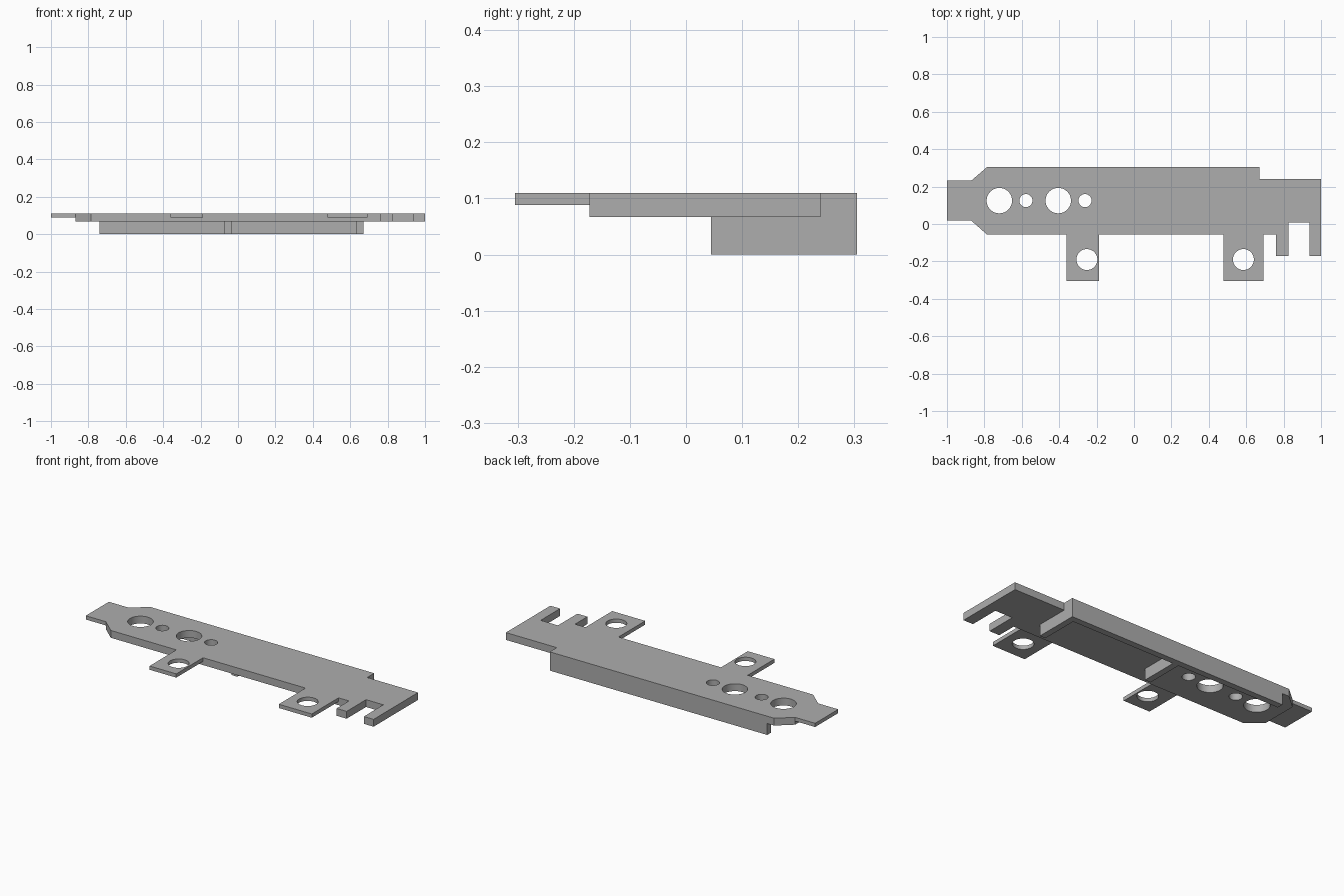
import bpy
import bmesh
from math import cos, sin, tau

if "Cube" in bpy.data.objects:
    bpy.data.objects.remove(bpy.data.objects["Cube"], do_unlink=True)

# Single plain metal grey
GREY = (0.42, 0.42, 0.42, 1.0)
metal = bpy.data.materials.new("plain_grey")
metal.use_nodes = True
metal.diffuse_color = GREY
metal.node_tree.nodes["Principled BSDF"].inputs["Base Color"].default_value = GREY

TOP, THIN, UNDER = 0.11, 0.088, 0.067


def circle(x, y, r, sides=48):
    return [(x + r * cos(tau * i / sides), y + r * sin(tau * i / sides))
            for i in range(sides)]


def rect(x0, x1, y0, y1):
    return [(x0, y0), (x1, y0), (x1, y1), (x0, y1)]


def slab(name, outline, z0, z1, holes=()):
    """Flat plate from an outline and round holes (x, y, radius)."""
    bm = bmesh.new()
    for loop in [outline] + [circle(*h) for h in holes]:
        verts = [bm.verts.new((x, y, 0)) for x, y in loop]
        for a, b in zip(verts, verts[1:] + verts[:1]):
            bm.edges.new((a, b))
    bmesh.ops.triangle_fill(bm, use_beauty=True, use_dissolve=False,
                            edges=bm.edges[:], normal=(0, 0, 1))
    bmesh.ops.recalc_face_normals(bm, faces=bm.faces[:])
    mesh = bpy.data.meshes.new(name)
    bm.to_mesh(mesh)
    bm.free()
    mesh.materials.append(metal)
    obj = bpy.data.objects.new(name, mesh)
    bpy.context.collection.objects.link(obj)
    obj.location.z = (z0 + z1) / 2
    thick = obj.modifiers.new("thickness", 'SOLIDIFY')
    thick.thickness = z1 - z0
    thick.offset = 0
    bpy.ops.object.select_all(action='DESELECT')
    obj.select_set(True)
    bpy.context.view_layer.objects.active = obj
    bpy.ops.object.modifier_apply(modifier=thick.name)
    bpy.ops.object.shade_smooth_by_angle(angle=0.5)
    return obj


# Main plate with chamfered end, stepped corner and two prongs
BACK, FRONT, PRONG = 0.305, -0.057, -0.172
plate = [(-0.87, 0.232), (-0.785, BACK), (0.67, BACK), (0.67, 0.24),
         (1, 0.24), (1, PRONG), (0.937, PRONG), (0.937, 0.008),
         (0.825, 0.008), (0.825, PRONG), (0.76, PRONG), (0.76, FRONT),
         (-0.785, FRONT), (-0.87, 0.018)]
slab("main_plate", plate, UNDER, TOP,
     [(-0.72, 0.125, 0.068), (-0.578, 0.125, 0.035),
      (-0.405, 0.125, 0.068), (-0.262, 0.125, 0.035)])

# Thin end tongue
slab("end_tongue", rect(-1, -0.87, 0.018, 0.232), THIN, TOP)

# Thin mounting tabs with screw holes
for name, x0, x1, hx in (("right_mounting_tab", -0.36, -0.187, -0.252),
                         ("left_mounting_tab", 0.478, 0.692, 0.585)):
    slab(name, rect(x0, x1, -0.305, FRONT), THIN, TOP, [(hx, -0.19, 0.056)])

# Underside frame: back wall with two cross ribs
WALL, RIB = 0.268, 0.045
frame = [(-0.74, BACK), (-0.74, WALL), (-0.073, WALL), (-0.073, RIB),
         (-0.036, RIB), (-0.036, WALL), (0.633, WALL), (0.633, RIB),
         (0.67, RIB), (0.67, BACK)]
slab("underside_frame", frame, 0, UNDER)
